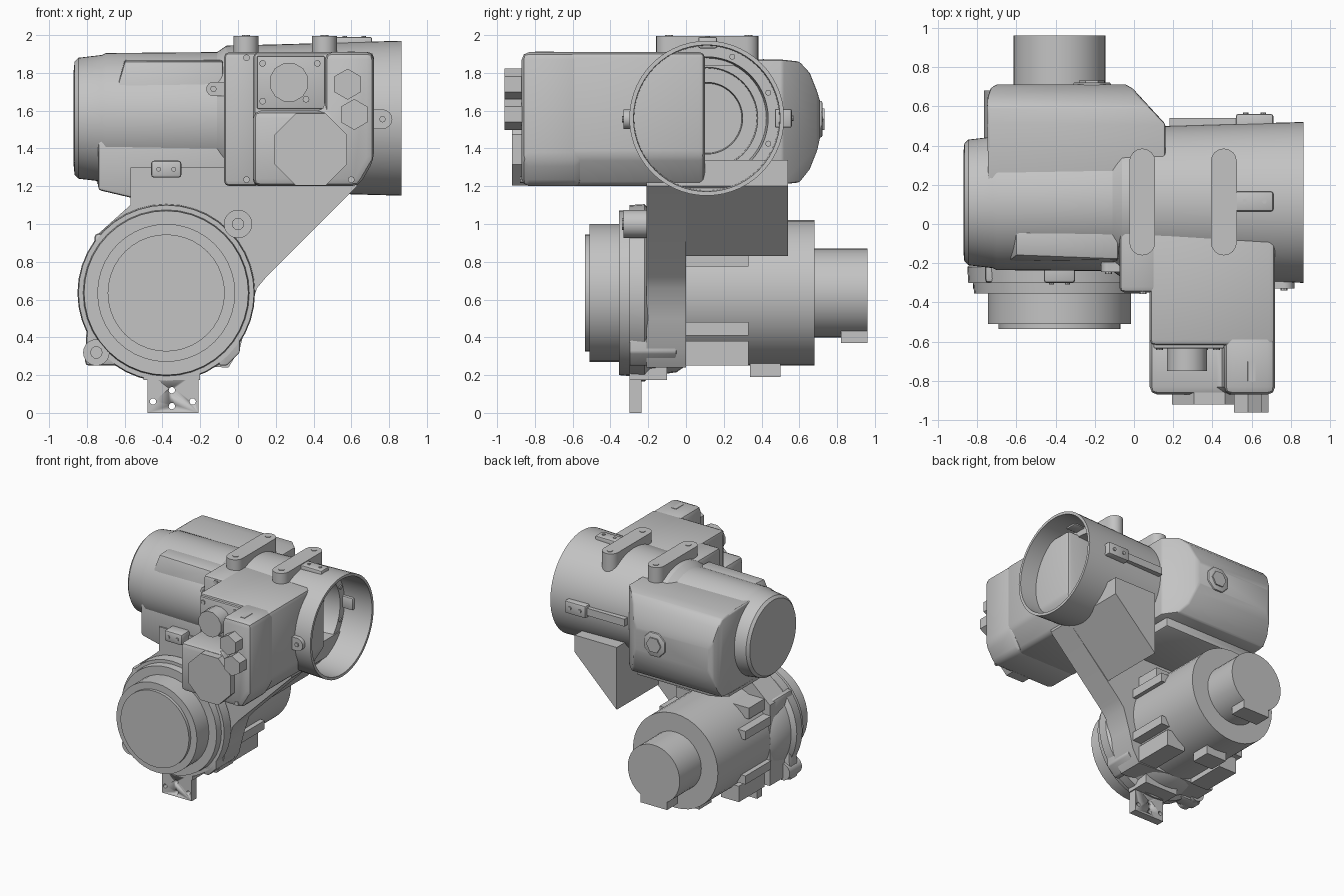
import bpy, bmesh, math
from mathutils import Vector

grey = bpy.data.materials.new("grey_metal")
grey.diffuse_color = (0.55, 0.55, 0.55, 1)


def finish(name, bm, bevel=0, segs=2):
    bmesh.ops.recalc_face_normals(bm, faces=bm.faces)
    if bevel:
        sharp = [e for e in bm.edges if len(e.link_faces) == 2 and e.calc_face_angle() > 0.5]
        bmesh.ops.bevel(bm, geom=sharp, offset=bevel, segments=segs, affect='EDGES', profile=0.5)
    me = bpy.data.meshes.new(name)
    bm.to_mesh(me)
    bm.free()
    me.materials.append(grey)
    ob = bpy.data.objects.new(name, me)
    bpy.context.collection.objects.link(ob)
    return ob


def place(axis, a, u, v):
    """Point at distance a along axis, with u, v the remaining axes in order."""
    return Vector({'x': (a, u, v), 'y': (u, a, v), 'z': (u, v, a)}[axis])


def prism(name, pts, axis, a, b, bevel=0):
    bm = bmesh.new()
    lo = [bm.verts.new(place(axis, a, *p)) for p in pts]
    hi = [bm.verts.new(place(axis, b, *p)) for p in pts]
    bm.faces.new(lo)
    bm.faces.new(hi[::-1])
    n = len(pts)
    for i in range(n):
        bm.faces.new((lo[i], lo[(i + 1) % n], hi[(i + 1) % n], hi[i]))
    return finish(name, bm, bevel)


def box(name, x0, x1, y0, y1, z0, z1, bevel=0):
    return prism(name, [(x0, y0), (x1, y0), (x1, y1), (x0, y1)], 'z', z0, z1, bevel)


def circle(u, v, r, n, turn=0.0):
    return [(u + r * math.cos(turn + math.tau * i / n), v + r * math.sin(turn + math.tau * i / n))
            for i in range(n)]


def disc(name, u, v, r, axis, a, b, n=24, turn=0.0, bevel=0):
    return prism(name, circle(u, v, r, n, turn), axis, a, b, bevel)


def lathe(name, profile, axis, u, v, n=48):
    """Turn (distance, radius) pairs round an axis; both ends are capped."""
    bm = bmesh.new()
    rings = [[bm.verts.new(place(axis, a, *p)) for p in circle(u, v, r, n)] for a, r in profile]
    for p, q in zip(rings, rings[1:]):
        for i in range(n):
            bm.faces.new((p[i], p[(i + 1) % n], q[(i + 1) % n], q[i]))
    bm.faces.new(rings[0])
    bm.faces.new(rings[-1][::-1])
    return finish(name, bm)


def hull(name, pts, bevel=0):
    bm = bmesh.new()
    for p in pts:
        bm.verts.new(p)
    bmesh.ops.convex_hull(bm, input=bm.verts)
    bmesh.ops.dissolve_limit(bm, angle_limit=0.02, verts=bm.verts, edges=bm.edges)
    return finish(name, bm, bevel)


def stadium(u, v0, v1, r, n=8):
    top = [(u + r * math.cos(math.pi * i / n), v1 - r + r * math.sin(math.pi * i / n)) for i in range(n + 1)]
    return top + [(2 * u - p[0], v0 + v1 - p[1]) for p in top]


CY, CZ = 0.11, 1.56      # barrel axis
MX, MZ = -0.38, 0.635    # motor axis

# Barrel: rear cap, collar, flared tube, then stepped bore
lathe("barrel", [(-0.87, 0.25), (-0.865, 0.30), (-0.845, 0.32), (-0.72, 0.335), (-0.70, 0.345),
                 (-0.11, 0.35), (-0.06, 0.385), (0.18, 0.39), (0.68, 0.405), (0.865, 0.41),
                 (0.865, 0.388), (0.62, 0.383), (0.62, 0.325), (0.48, 0.315), (0.48, 0.27),
                 (0.30, 0.265), (0.30, 0.19), (0.22, 0.185)], 'x', CY, CZ, 56)
for i, (u, v) in enumerate(circle(CY, CZ, 0.352, 8, math.pi / 8)):
    disc("bore_screw", u, v, 0.016, 'x', 0.60, 0.63, 8)
box("bore_key", 0.30, 0.42, CY - 0.27, CY - 0.20, 1.54, 1.60)

# Rear housing, narrowing towards its back face
secs = [(0.10, -0.74, 0.16, 1.21, 1.87), (0.51, -0.74, 0.16, 1.21, 1.87), (0.60, -0.75, 0.075, 1.22, 1.86),
        (0.655, -0.745, 0.02, 1.29, 1.80), (0.695, -0.73, -0.01, 1.39, 1.70), (0.71, -0.70, -0.04, 1.46, 1.65)]
hull("rear_housing", [(x, y, z) for y, x0, x1, z0, z1 in secs for x in (x0, x1) for z in (z0, z1)], 0.012)
disc("rear_boss", -0.215, 1.555, 0.105, 'y', 0.66, 0.722, 8, math.pi / 8, 0.01)
disc("rear_boss_plug", -0.215, 1.555, 0.065, 'y', 0.70, 0.732, 6)

# Lower barrel block and the ridge along the barrel
prism("barrel_block", [(-0.74, 1.5), (-0.74, 1.18), (-0.57, 1.14), (0.1, 1.14), (0.1, 1.5)], 'y', -0.20, 0.5, 0.015)
hull("barrel_ridge", [(x, y, z) for x, y, z in
                      [(-0.60, -0.16, 1.86), (-0.60, -0.04, 1.87), (-0.64, -0.19, 1.72), (-0.64, 0.0, 1.72),
                       (-0.08, -0.18, 1.86), (-0.08, -0.04, 1.87), (-0.08, -0.20, 1.60), (-0.08, 0.0, 1.60),
                       (-0.60, -0.20, 1.60)]], 0.01)

# Front body: side column, main box and L-shaped front
box("side_column", -0.075, 0.12, -0.35, 0.10, 1.20, 1.91, 0.03)
prism("front_body", [(0.08, 1.2), (0.62, 1.2), (0.72, 1.36), (0.72, 1.91), (0.08, 1.91)], 'y', -0.62, 0.1, 0.03)
prism("front_cover", [(0.08, 1.2), (0.64, 1.2), (0.72, 1.34), (0.72, 1.91), (0.46, 1.91), (0.46, 1.6), (0.08, 1.6)],
      'y', -0.87, -0.55, 0.04)
box("recess_plate", 0.10, 0.46, -0.635, -0.6, 1.61, 1.89, 0.008)
disc("recess_knob", 0.27, 1.75, 0.105, 'y', -0.75, -0.62, 12, 0.26)
disc("large_dial", 0.385, 1.395, 0.207, 'y', -0.92, -0.84, 8, math.pi / 8)
for x, z in ((0.58, 1.74), (0.615, 1.58)):
    disc("hex_knob", x, z, 0.082, 'y', -0.96, -0.84, 6, math.pi / 6)
disc("top_plug", 0.60, 1.88, 0.038, 'y', -0.80, -0.70, 6)
for x, z, y in ((0.045, 1.88, -0.35), (0.045, 1.235, -0.35), (0.60, 1.235, -0.87),
                (0.13, 1.65, -0.635), (0.42, 1.85, -0.635), (0.13, 1.85, -0.635), (0.36, 1.66, -0.635)):
    disc("cover_screw", x, z, 0.018, 'y', y - 0.008, y + 0.05, 8)

# Side lugs with screws
for x, z, y, s in ((-0.13, 1.715, -0.22, 1), (0.765, 1.555, -0.305, -1)):
    r = 0.038 if s > 0 else 0.052
    prism("side_lug", circle(x, z, r, 16), 'y', y - 0.025, y + 0.025)
    box("side_lug_neck", *sorted((x, x + s * 0.10)), y - 0.025, y + 0.025, z - r, z + r)
    disc("side_lug_screw", x, z, 0.017, 'y', y - 0.034, y, 8)
box("front_bracket", -0.46, -0.30, -0.30, -0.18, 1.245, 1.335, 0.015)
for x in (-0.42, -0.34):
    disc("bracket_screw", x, 1.29, 0.013, 'y', -0.308, -0.28, 8)

# Top rails with screws, cross bar and back plate
for x in (0.042, 0.458):
    prism("top_rail", stadium(x, -0.16, 0.385, 0.066), 'z', 1.84, 1.996)
    for y in (-0.09, 0.33):
        disc("rail_screw", x, y, 0.022, 'z', 1.98, 2.0, 10)
box("cross_bar", 0.50, 0.71, 0.065, 0.165, 1.93, 1.99, 0.01)
for x in (0.565, 0.665):
    disc("cross_bar_screw", x, 0.115, 0.012, 'z', 1.98, 1.996, 8)
box("back_plate", 0.52, 0.71, 0.47, 0.56, 1.51, 1.61, 0.01)
box("back_strip", 0.18, 0.53, 0.45, 0.54, 1.53, 1.59)
for x in (0.57, 0.66):
    disc("back_plate_screw", x, 1.56, 0.014, 'y', 0.55, 0.568, 8)

# Arm plate and wide wedge behind it
prism("arm_plate", [(-0.57, 1.3), (-0.57, 1.10), (-0.76, 0.93), (-0.76, 0.27), (-0.05, 0.24), (0.01, 0.34), (0.05, 0.5),
                    (0.10, 0.66), (0.15, 0.72), (0.63, 1.2), (0.63, 1.3)], 'y', -0.21, 0.0)
prism("arm_wedge", [(0.25, 0.83), (0.63, 1.2), (0.63, 1.34), (0.25, 1.34)], 'y', -0.15, 0.54)

# Motor: front cap, flange, drum and rear shaft
lathe("motor", [(-0.535, 0.31), (-0.51, 0.31), (-0.51, 0.365), (-0.355, 0.365), (-0.355, 0.435), (-0.30, 0.44),
                (-0.30, 0.465), (-0.22, 0.47), (-0.19, 0.44), (-0.05, 0.42), (0.0, 0.385), (0.68, 0.385),
                (0.68, 0.235), (0.96, 0.235)], 'y', MX, MZ, 40)
for x, z, r in ((0.0, 1.0, 0.075), (-0.75, 0.32, 0.07)):
    disc("flange_ear", x, z, r, 'y', -0.33, -0.17, 20)
    disc("flange_screw", x, z, 0.033, 'y', -0.34, -0.30, 10)
prism("flange_foot", [(-0.81, 0.25), (-0.62, 0.25), (-0.62, 0.5), (-0.80, 0.5)], 'y', -0.30, -0.19, 0.02)
prism("flange_corner", [(-0.10, 0.25), (-0.06, 0.25), (0.01, 0.32), (0.01, 0.5), (-0.10, 0.5)], 'y', -0.30, -0.05, 0.01)
box("flange_shoulder", -0.76, -0.6, -0.30, -0.05, 0.80, 0.95, 0.02)
box("flange_base", -0.50, -0.20, -0.30, -0.10, 0.175, 0.35)

# Motor ribs on both sides, base blocks and shaft key
for s in (1, -1):
    for z in (0.445, 0.81):
        x = sorted((MX + s * 0.25, MX + s * 0.39))
        box("motor_rib", *x, 0.0, 0.33, z - 0.035, z + 0.035)
    x = sorted((MX + s * 0.17, MX + s * 0.33))
    box("motor_base_rib", *x, 0.0, 0.33, 0.25, 0.38)
    box("motor_top_rib", *x, 0.0, 0.20, 0.88, 0.97)
box("motor_base_block", MX - 0.09, MX + 0.09, 0.34, 0.50, 0.19, 0.30)
box("shaft_key", MX - 0.12, MX + 0.12, 0.82, 0.96, 0.37, 0.50)

# Mounting tab with four holes
tab = box("mounting_tab", -0.48, -0.21, -0.30, -0.235, 0.0, 0.22)
for x, z in ((-0.35, 0.12), (-0.45, 0.06), (-0.35, 0.036), (-0.24, 0.06)):
    cutter = disc("tab_hole_cutter", x, z, 0.017, 'y', -0.4, -0.1, 12)
    cutter.hide_render = True
    cutter.display_type = 'WIRE'
    cut = tab.modifiers.new("hole", 'BOOLEAN')
    cut.operation = 'DIFFERENCE'
    cut.object = cutter

# Smooth the curved surfaces and keep hard edges
for ob in bpy.data.objects:
    ob.select_set(True)
    bpy.context.view_layer.objects.active = ob
bpy.ops.object.shade_smooth_by_angle(angle=math.radians(32))
